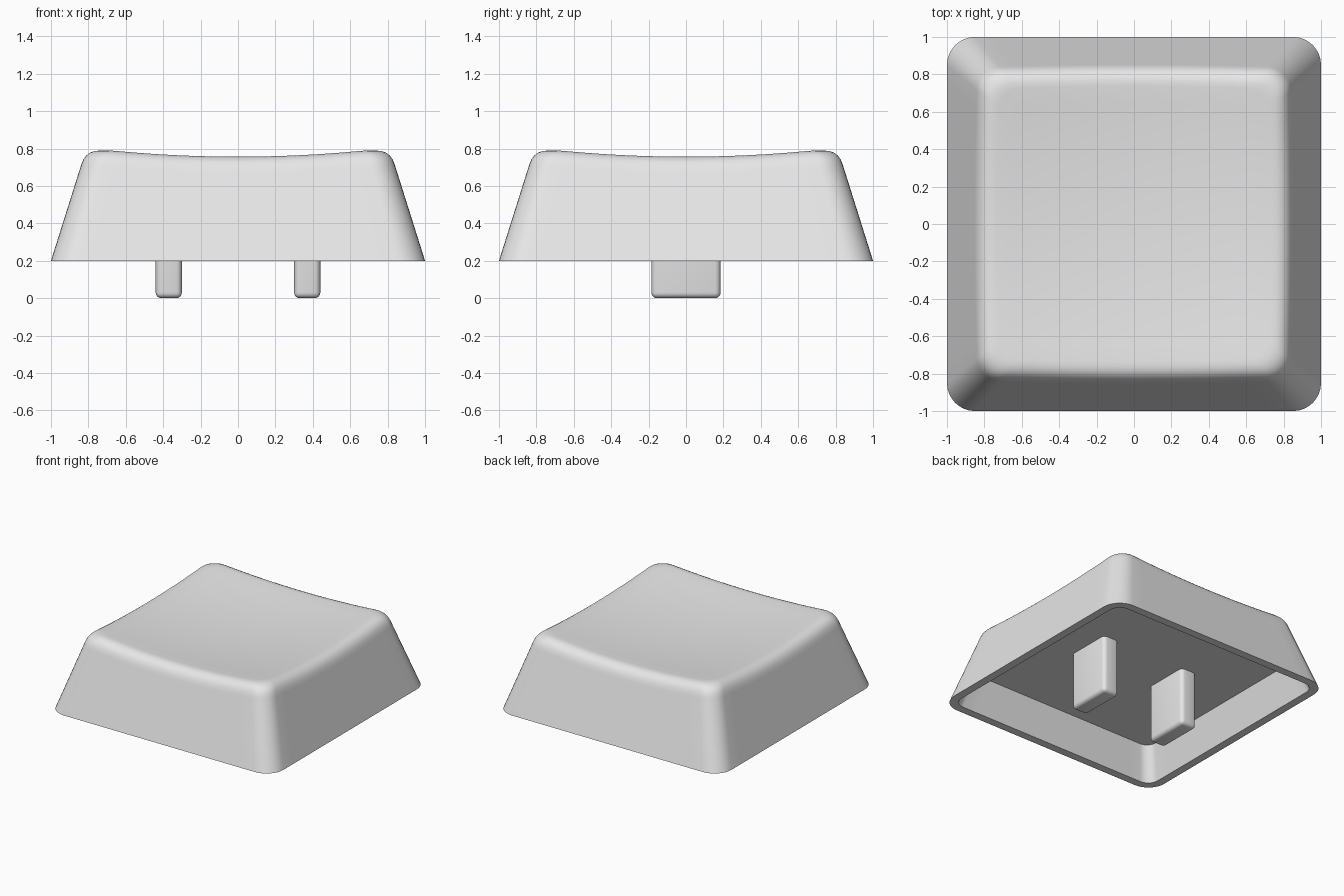
import bpy, bmesh, math
from mathutils import Vector

if "Cube" in bpy.data.objects:
    bpy.data.objects.remove(bpy.data.objects["Cube"])

BASE_Z = 0.2       # bottom rim of the cap
CEILING_Z = 0.46   # underside of the hollow
TAPER = 0.315      # inward lean of the walls per unit of height

grey = bpy.data.materials.new("light grey plastic")
grey.diffuse_color = (0.8, 0.8, 0.8, 1)
grey.use_nodes = True
grey.node_tree.nodes["Principled BSDF"].inputs["Base Color"].default_value = grey.diffuse_color


def rounded_square(half, radius, arc=8, side=16):
    """Outline points of a rounded square, counter-clockwise."""
    pts = []
    c = half - radius
    for q in range(4):
        turn = q * math.pi / 2
        cs, sn = math.cos(turn), math.sin(turn)
        local = [(c + radius * math.cos(a), c + radius * math.sin(a))
                 for a in (i / arc * math.pi / 2 for i in range(arc + 1))]
        local += [(c - 2 * c * i / side, half) for i in range(1, side)]
        pts += [Vector((x * cs - y * sn, x * sn + y * cs)) for x, y in local]
    return pts


def dish(p):
    """Height of the concave top."""
    return 0.715 + 0.075 * p.length_squared


def on_wall(p, z):
    """Point of the outline p carried up the leaning wall."""
    s = 1 - TAPER * (z - BASE_Z)
    return Vector((p.x * s, p.y * s, z))


def finish(bm, name, angle):
    bmesh.ops.recalc_face_normals(bm, faces=bm.faces)
    mesh = bpy.data.meshes.new(name)
    bm.to_mesh(mesh)
    bm.free()
    obj = bpy.data.objects.new(name, mesh)
    bpy.context.collection.objects.link(obj)
    mesh.materials.append(grey)
    bpy.ops.object.select_all(action='DESELECT')
    obj.select_set(True)
    bpy.context.view_layer.objects.active = obj
    bpy.ops.object.shade_smooth_by_angle(angle=math.radians(angle))
    return obj


# Cap shell: rings from the hollow, round the rim, up the wall and over the top
outer = rounded_square(1.0, 0.15)
inner = rounded_square(0.935, 0.09)
FILLET, DISH_RINGS = 6, 8
columns = []
for po, pi in zip(outer, inner):
    col = [on_wall(pi, CEILING_Z), on_wall(pi, BASE_Z), on_wall(po, BASE_Z)]
    z = 0.75
    for _ in range(8):                      # where wall and dish meet
        z = dish(on_wall(po, z).xy)
    corner = on_wall(po, z)
    low = on_wall(po, z - 0.085)
    flat = corner.xy * (1 - 0.085 / max(abs(corner.x), abs(corner.y)))
    top = Vector((flat.x, flat.y, dish(flat)))
    col.append(low.lerp(on_wall(po, BASE_Z), 0.03))
    for i in range(FILLET + 1):             # rounded top edge
        t = i / FILLET
        col.append(low.lerp(corner, t).lerp(corner.lerp(top, t), t))
    for i in range(1, DISH_RINGS):          # dish
        p = flat * (1 - i / DISH_RINGS)
        col.append(Vector((p.x, p.y, dish(p))))
    columns.append(col)

bm = bmesh.new()
rings = [[bm.verts.new(co) for co in ring] for ring in zip(*columns)]
n = len(outer)
for a, b in zip(rings, rings[1:]):
    for i in range(n):
        j = (i + 1) % n
        bm.faces.new((a[i], a[j], b[j], b[i]))
bm.faces.new(rings[0])                      # flat ceiling
centre = bm.verts.new((0, 0, dish(Vector((0, 0)))))
for i in range(n):
    bm.faces.new((rings[-1][i], rings[-1][(i + 1) % n], centre))
finish(bm, "cap_shell", 35)

# Two mounting prongs hanging from the ceiling
for side, label in ((-1, "left"), (1, "right")):
    bm = bmesh.new()
    bmesh.ops.create_cube(bm, size=1)
    for v in bm.verts:
        v.co = Vector((side * 0.37 + v.co.x * 0.14, v.co.y * 0.37,
                       (v.co.z + 0.5) * CEILING_Z))
    bm.faces.ensure_lookup_table()
    top_face = max(bm.faces, key=lambda f: f.calc_center_median().z)
    bmesh.ops.delete(bm, geom=[top_face], context='FACES_ONLY')
    edges = [e for e in bm.edges if not e.is_boundary]
    bmesh.ops.bevel(bm, geom=edges, offset=0.03, segments=4, profile=0.5,
                    affect='EDGES')
    finish(bm, label + "_prong", 40)
